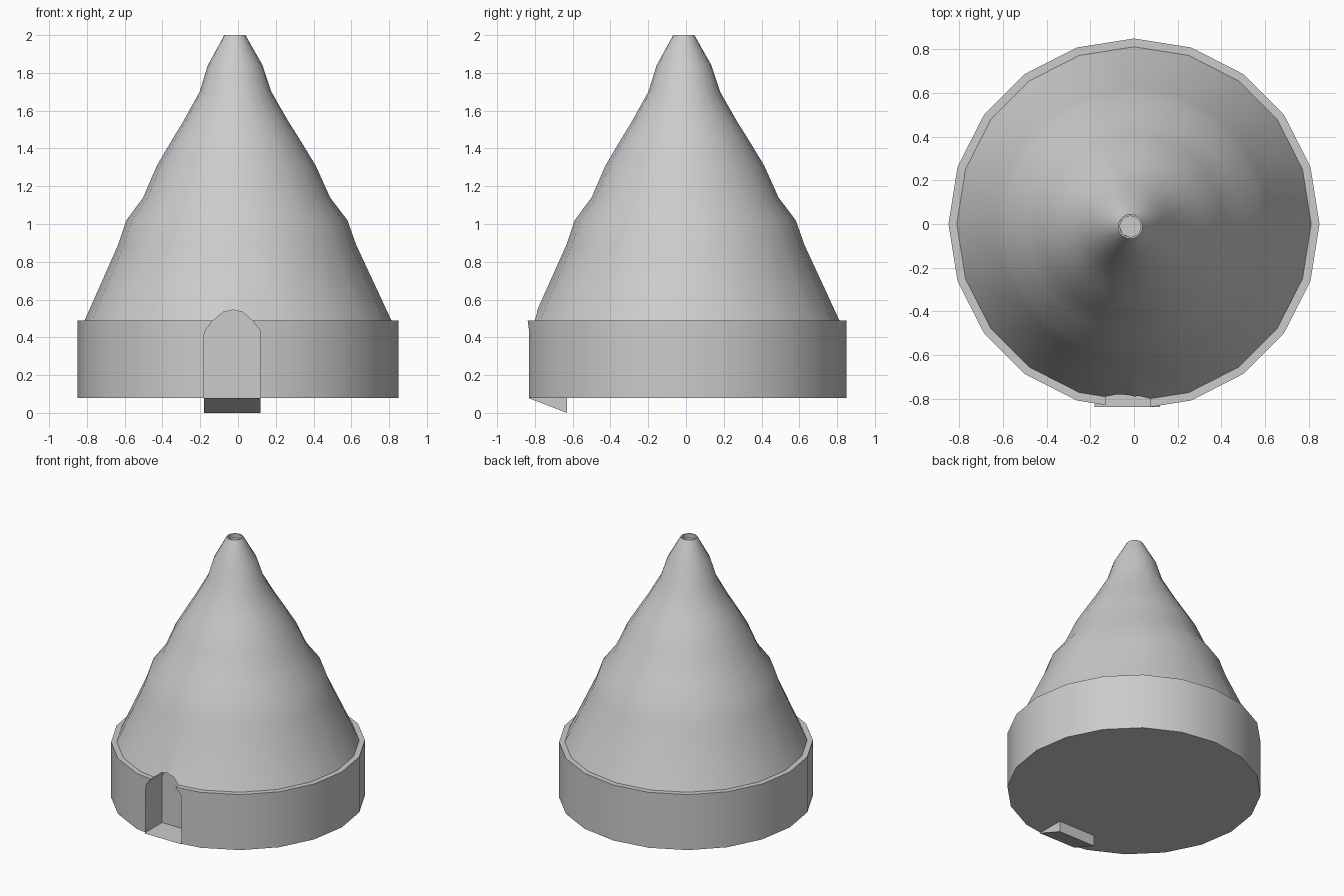
import bpy, bmesh, math

cube = bpy.data.objects.get("Cube")
if cube:
    bpy.data.objects.remove(cube, do_unlink=True)

SIDES = 20

stone = bpy.data.materials.new("light grey")
stone.use_nodes = True
stone.diffuse_color = (0.6, 0.6, 0.6, 1)
stone.node_tree.nodes["Principled BSDF"].inputs["Base Color"].default_value = (0.6, 0.6, 0.6, 1)


def finish(name, bm):
    bmesh.ops.recalc_face_normals(bm, faces=bm.faces)
    mesh = bpy.data.meshes.new(name)
    bm.to_mesh(mesh)
    bm.free()
    mesh.materials.append(stone)
    obj = bpy.data.objects.new(name, mesh)
    bpy.context.collection.objects.link(obj)
    return obj


def lathe(name, profile, lean=0.0):
    """Closed stack of rings; the axis leans slightly with height."""
    bm = bmesh.new()
    rings = []
    for r, z in profile:
        shift = lean * (z - profile[0][1])
        rings.append([bm.verts.new((r * math.cos(a) - shift, r * math.sin(a) - shift * 0.7, z))
                      for a in (math.tau * i / SIDES for i in range(SIDES))])
    for low, high in zip(rings, rings[1:]):
        for i in range(SIDES):
            j = (i + 1) % SIDES
            bm.faces.new((low[i], low[j], high[j], high[i]))
    bm.faces.new(rings[0])
    bm.faces.new(rings[-1])
    return finish(name, bm)


def prism(name, points, axis, start, end):
    """Extrude a 2D outline along x or y."""
    bm = bmesh.new()
    place = (lambda p, d: (d, p[0], p[1])) if axis == "x" else (lambda p, d: (p[0], d, p[1]))
    face = bm.faces.new([bm.verts.new(place(p, start)) for p in points])
    out = bmesh.ops.extrude_face_region(bm, geom=[face])
    move = (end - start, 0, 0) if axis == "x" else (0, end - start, 0)
    bmesh.ops.translate(bm, vec=move, verts=[v for v in out["geom"] if isinstance(v, bmesh.types.BMVert)])
    return finish(name, bm)


# Round base and the wavy cone with a shallow hole at its tip
base = lathe("base", [(0.85, 0.08), (0.85, 0.49)])
cone = lathe("cone", [(0.812, 0.49), (0.63, 0.89), (0.585, 1.02), (0.495, 1.14), (0.42, 1.31),
                      (0.33, 1.46), (0.28, 1.54), (0.19, 1.70), (0.145, 1.84), (0.056, 2.0),
                      (0.048, 2.0), (0.048, 1.97)], lean=0.011)

# Arched alcove cut into the front
arch = [(-0.18, -0.1), (-0.18, 0.41), (-0.172, 0.44), (-0.135, 0.487), (-0.077, 0.534), (-0.027, 0.545),
        (0.025, 0.534), (0.077, 0.487), (0.115, 0.44), (0.12, 0.41), (0.12, -0.1)]
cutter = prism("alcove_cutter", arch, "y", -1.0, -0.63)
cutter.hide_render = True
cutter.hide_viewport = True

for obj in (base, cone):
    cut = obj.modifiers.new("alcove", "BOOLEAN")
    cut.operation = "DIFFERENCE"
    cut.solver = "EXACT"
    cut.object = cutter
bpy.context.view_layer.update()

# Bake the cuts so that the shading follows the final edges
graph = bpy.context.evaluated_depsgraph_get()
for obj in (base, cone):
    mesh = bpy.data.meshes.new_from_object(obj.evaluated_get(graph))
    obj.modifiers.clear()
    obj.data = mesh
bpy.data.objects.remove(cutter, do_unlink=True)

# Sloping wedge that forms the alcove floor
prism("alcove_floor", [(-0.838, 0.08), (-0.63, 0.0), (-0.63, 0.08)], "x", -0.18, 0.12)

# Smooth round walls, sharp rims
bpy.ops.object.select_all(action="DESELECT")
for obj in (base, cone):
    obj.select_set(True)
bpy.context.view_layer.objects.active = cone
bpy.ops.object.shade_smooth_by_angle(angle=math.radians(35))
